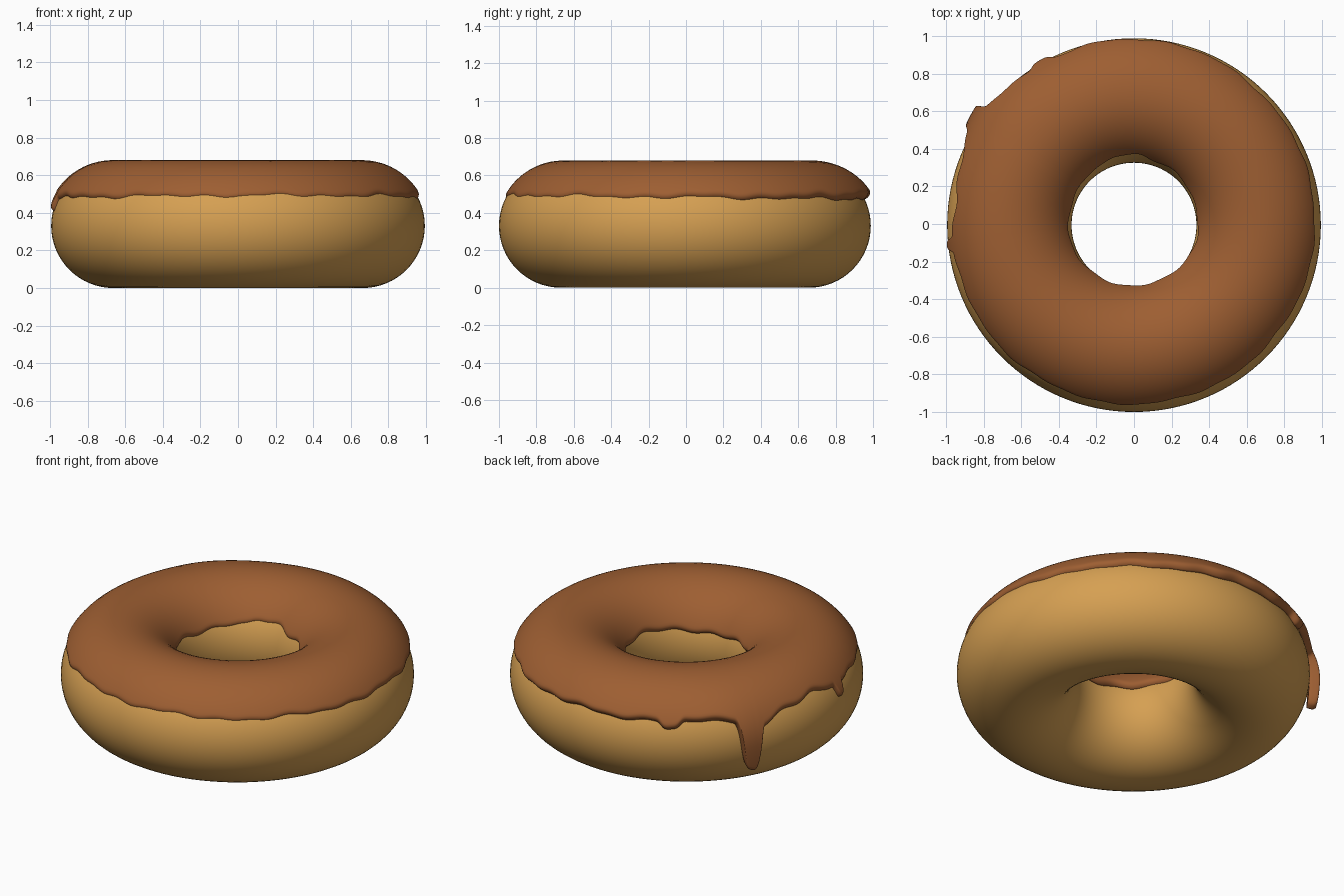
import bpy, bmesh, math
from math import sin, cos, pi, radians, degrees, exp, sqrt, asin

if "Cube" in bpy.data.objects:
    bpy.data.objects.remove(bpy.data.objects["Cube"])

R, A, ZC = 0.663, 0.331, 0.331        # ring radius, tube radius, tube height


def material(name, rgb):
    m = bpy.data.materials.new(name)
    m.diffuse_color = (*rgb, 1)
    m.use_nodes = True
    m.node_tree.nodes["Principled BSDF"].inputs["Base Color"].default_value = m.diffuse_color
    return m


def bump(az, centre, width, power=2):
    d = abs((az - centre + 180) % 360 - 180)
    return exp(-(d / width) ** power)


def ring_mesh(name, columns, mat, location):
    """Join closed cross-section loops around the ring."""
    bm = bmesh.new()
    loops = [[bm.verts.new(p) for p in col] for col in columns]
    n, k = len(loops), len(loops[0])
    for i in range(n):
        a, b = loops[i], loops[(i + 1) % n]
        for j in range(k):
            bm.faces.new((a[j], b[j], b[(j + 1) % k], a[(j + 1) % k]))
    bmesh.ops.recalc_face_normals(bm, faces=bm.faces)
    for f in bm.faces:
        f.smooth = True
    me = bpy.data.meshes.new(name)
    bm.to_mesh(me)
    bm.free()
    me.materials.append(mat)
    ob = bpy.data.objects.new(name, me)
    ob.location = location
    bpy.context.collection.objects.link(ob)
    return ob


# Dough ring
def dough_column(az):
    pts = []
    for j in range(64):
        f = 2 * pi * j / 64
        r = R + A * cos(f)
        pts.append((r * cos(az), r * sin(az), ZC + A * sin(f)))
    return pts


# Height of the icing's outer edge: ripples, a lifted stretch and three drips
def outer_edge(az):
    a = radians(az)
    z = 0.487 + 0.005 * sin(9 * a + 1) + 0.004 * sin(17 * a) + 0.004 * sin(29 * a + 2)
    z += 0.03 * bump(az, 175, 7)
    z -= 0.04 * bump(az, 120, 3.5, 4)
    z -= 0.07 * bump(az, 187, 1.9, 4)
    z -= 0.265 * bump(az, 146.5, 3.3, 4) + 0.07 * bump(az, 150, 6)
    return asin((z - ZC) / (A + 0.02))


# Tube angle of the icing's inner edge, with a notch at the back of the hole
def inner_edge(az):
    a = radians(az)
    f = 159 + 1.5 * sin(5 * a) + 1.2 * sin(11 * a + 1)
    f += 5 * bump(az, 275, 25) - 8 * bump(az, 95, 18, 4)
    return radians(f)


# Icing cross-section: rounded skin on top, underside sunk into the dough
def icing_column(a):
    az = degrees(a)
    f0, f1 = outer_edge(az), inner_edge(az)
    extra = 0.018 * bump(az, 90, 25) + 0.03 * bump(az, 137, 16)
    rows = 40

    def point(f, off):
        c = cos(f) if f > 0 else 1 - 0.25 * (1 - cos(f))   # drips hang free
        r = R + (A + off) * c
        return (r * cos(a), r * sin(a), ZC + (A + off) * sin(f))

    top, under = [], []
    for k in range(rows + 1):
        u = (1 - cos(pi * k / rows)) / 2
        f = f0 + (f1 - f0) * u
        d = min(f - f0, f1 - f) * A
        fall = sqrt(max(0, 1 - (1 - min(1, d / 0.03)) ** 2))
        t = 0.018 + extra * max(0, cos(f)) ** 2 + 0.004 * cos(f) ** 2
        top.append(point(f, -0.012 + (t + 0.012) * fall))
        if 0 < k < rows and k % 2 == 0:
            under.append(point(f, -0.014))
    return top + under[::-1]


dough = material("golden dough", (0.67, 0.35, 0.085))
icing = material("chocolate icing", (0.34, 0.113, 0.032))

ring_mesh("dough_ring", [dough_column(2 * pi * i / 128) for i in range(128)],
          dough, (0, -0.006, 0))
ring_mesh("icing", [icing_column(2 * pi * i / 900) for i in range(900)],
          icing, (-0.004, 0.008, 0))
